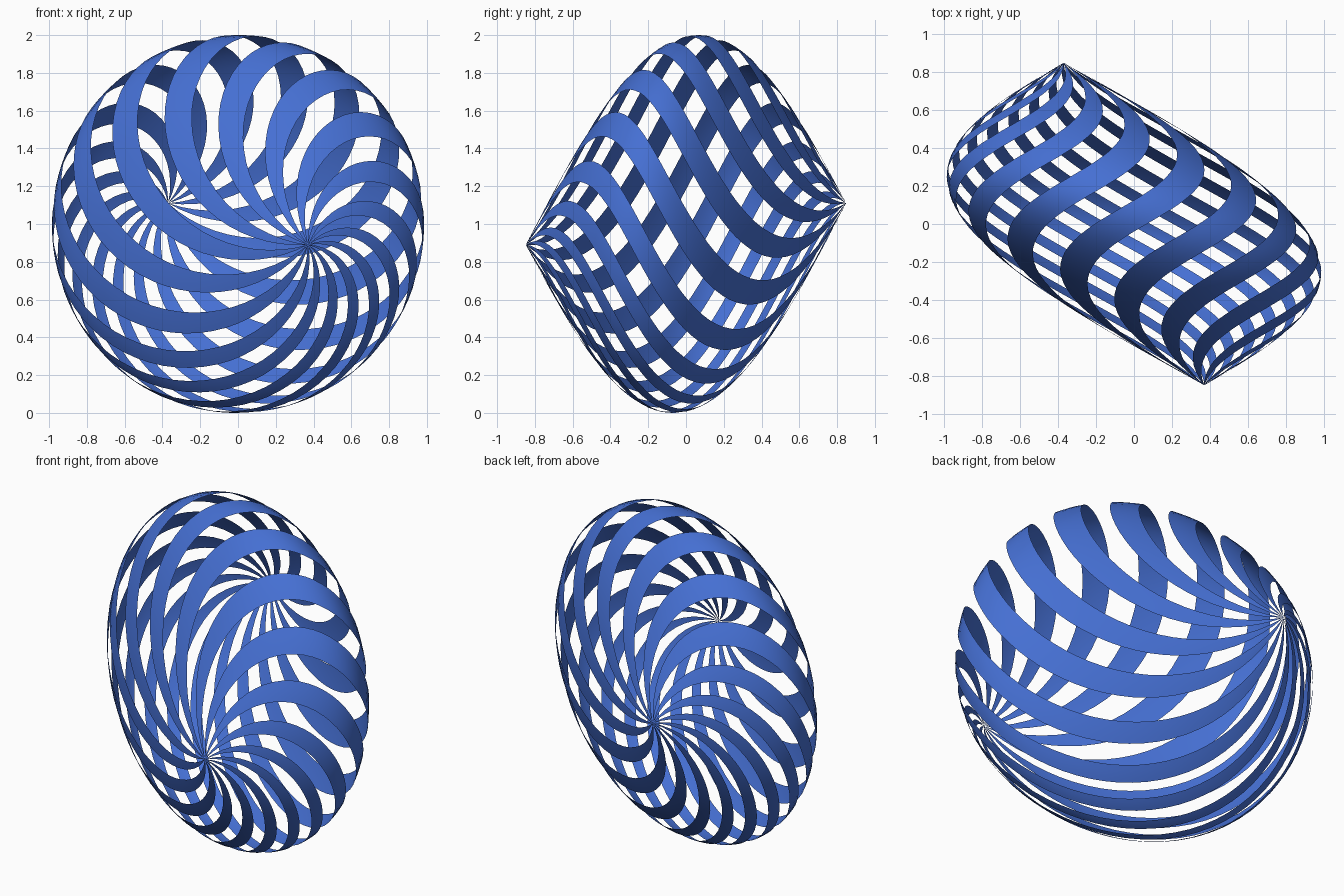
import bpy
import bmesh
import math
from mathutils import Matrix

cube = bpy.data.objects.get("Cube")
if cube:
    bpy.data.objects.remove(cube, do_unlink=True)

# Angle around the axis where each ribbon begins; they crowd together underneath
STARTS = [-137, -116.5, -93, -65.5, -37.5, -9, 18.7, 46.4, 74, 102,
          127, 149, 167.5, 185, 203.5]
SEGMENTS, ACROSS = 52, 4

blue = bpy.data.materials.new("ribbon blue")
blue.use_nodes = True
colour = (0.06, 0.16, 0.65, 1)
blue.diffuse_color = colour
blue.node_tree.nodes["Principled BSDF"].inputs["Base Color"].default_value = colour

# Columns: sideways radius, upward radius, half axis from centre to back tip, centre
lantern_frame = Matrix((
    (0.956, 0.02, -0.37, 0.0),
    (-0.12, 0.03, 0.848, 0.0),
    (0.0, 0.998, 0.11, 1.0),
    (0.0, 0.0, 0.0, 1.0),
))


def add_ribbon(name, start, width):
    """One ribbon making half a turn from tip to tip on a cosine profile."""
    bm = bmesh.new()
    rows = []
    for i in range(SEGMENTS + 1):
        u = -1 + 2 * i / SEGMENTS
        a = u * math.pi / 2
        r = math.cos(a)
        row = []
        for j in range(ACROSS + 1):
            phi = a + start + width * j / ACROSS
            row.append(bm.verts.new((r * math.sin(phi), r * math.cos(phi), u)))
        rows.append(row)
    for low, high in zip(rows, rows[1:]):
        for j in range(ACROSS):
            bm.faces.new((low[j], low[j + 1], high[j + 1], high[j]))
    # Close the ribbon to a point at each tip
    bmesh.ops.remove_doubles(bm, verts=bm.verts, dist=1e-5)
    for face in bm.faces:
        face.smooth = True
    # Lean the ribbon into the oblique lantern shape
    bm.transform(lantern_frame)
    mesh = bpy.data.meshes.new(name)
    bm.to_mesh(mesh)
    bm.free()
    mesh.materials.append(blue)
    bpy.context.collection.objects.link(bpy.data.objects.new(name, mesh))


# Each ribbon is half as wide as the distance to the next one
for k, start in enumerate(STARTS):
    following = STARTS[k + 1] if k + 1 < len(STARTS) else STARTS[0] + 360
    add_ribbon(f"spiral_ribbon_{k + 1}", math.radians(start),
               math.radians(following - start) / 2)
